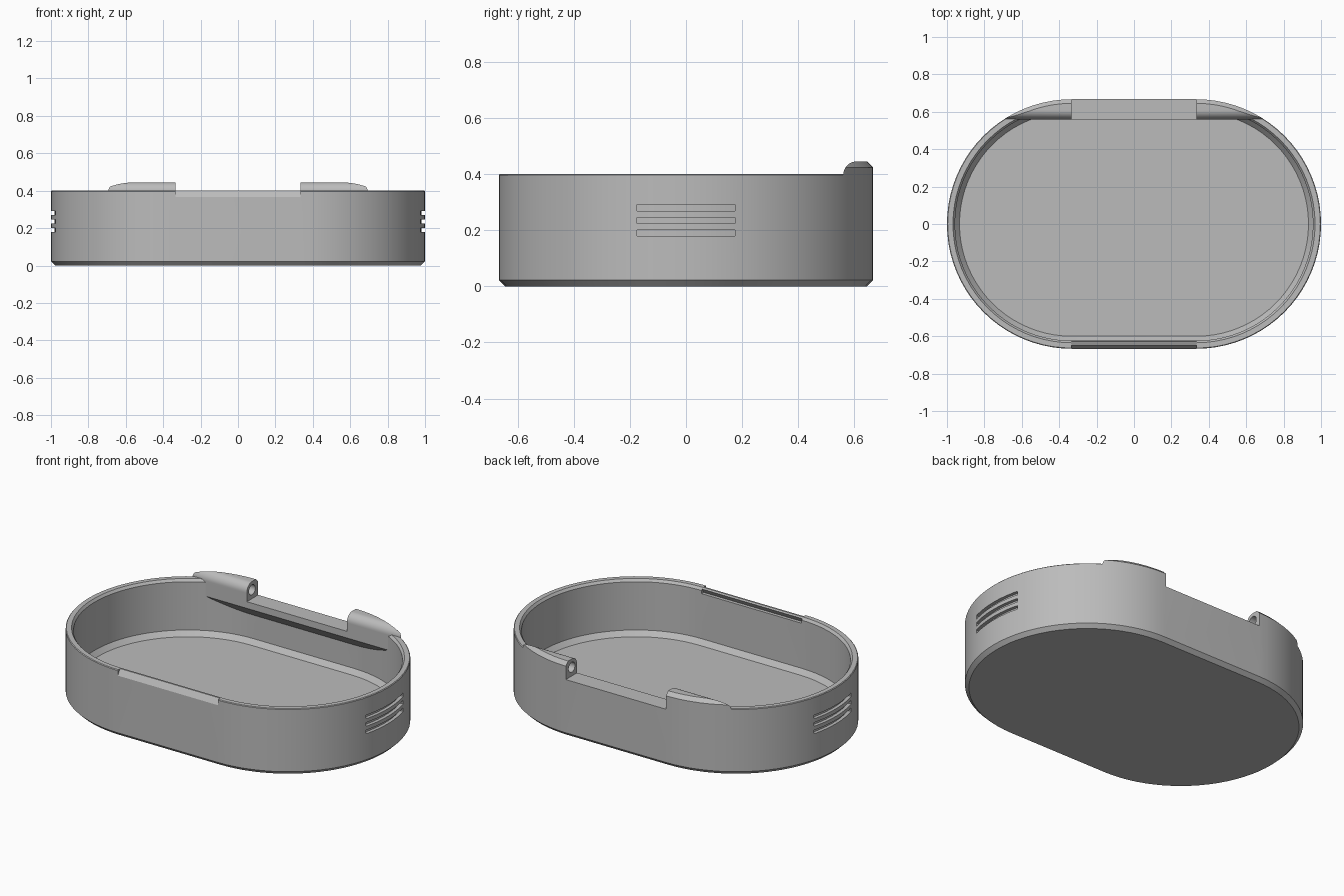
import bpy, bmesh, math
from mathutils import Vector

cube = bpy.data.objects.get("Cube")
if cube:
    bpy.data.objects.remove(cube, do_unlink=True)

R, HALF, SEG = 0.667, 0.333, 40

grey = bpy.data.materials.new("mid_grey")
grey.use_nodes = True
COLOUR = (0.5, 0.5, 0.5, 1)
grey.diffuse_color = COLOUR
grey.node_tree.nodes["Principled BSDF"].inputs["Base Color"].default_value = COLOUR


def finish(name, bm):
    bmesh.ops.recalc_face_normals(bm, faces=bm.faces)
    mesh = bpy.data.meshes.new(name)
    bm.to_mesh(mesh)
    bm.free()
    mesh.materials.append(grey)
    obj = bpy.data.objects.new(name, mesh)
    bpy.context.collection.objects.link(obj)
    return obj


def stadium(name, profile):
    """Closed solid from stacked stadium rings given as (radius, height)."""
    bm = bmesh.new()
    rings = []
    for r, z in profile:
        ring = []
        for side in (1, -1):
            for i in range(SEG + 1):
                a = math.pi * (i / SEG - 0.5)
                ring.append(bm.verts.new((side * (HALF + r * math.cos(a)),
                                          side * r * math.sin(a), z)))
        rings.append(ring)
    n = len(rings[0])
    for low, high in zip(rings, rings[1:]):
        for i in range(n):
            j = (i + 1) % n
            bm.faces.new((low[i], low[j], high[j], high[i]))
    bm.faces.new(rings[0])
    bm.faces.new(rings[-1])
    return finish(name, bm)


def prism(name, points, lo, hi, axis):
    """Extrude a profile: (y, z) points along x, or (x, y) points along z."""
    bm = bmesh.new()
    if axis == "x":
        start, move = [(lo, p, q) for p, q in points], Vector((hi - lo, 0, 0))
    else:
        start, move = [(p, q, lo) for p, q in points], Vector((0, 0, hi - lo))
    face = bm.faces.new([bm.verts.new(v) for v in start])
    extra = bmesh.ops.extrude_face_region(bm, geom=[face])["geom"]
    bmesh.ops.translate(bm, vec=move,
                        verts=[v for v in extra if isinstance(v, bmesh.types.BMVert)])
    return finish(name, bm)


def boolean(obj, tool, operation="DIFFERENCE"):
    mod = obj.modifiers.new("cut", "BOOLEAN")
    mod.object, mod.operation, mod.solver = tool, operation, "EXACT"
    bpy.ops.object.select_all(action="DESELECT")
    bpy.context.view_layer.objects.active = obj
    obj.select_set(True)
    bpy.ops.object.modifier_apply(modifier=mod.name)


# Tray: chamfered foot, outer wall, rim, inner wall, floor
tray = stadium("tray", [
    (R - 0.022, 0), (R, 0.022), (R, 0.396), (R - 0.004, 0.4),
    (0.635, 0.4), (0.624, 0.385), (0.624, 0.095), (0.6, 0.065)])

# Hinge: rounded bar with a sloped underside, trimmed to the tray outline
bar = [(0.7, 0.2), (0.66, 0.2), (0.56, 0.302), (0.56, 0.395)]
for i in range(1, 13):
    a = math.pi / 2 * i / 12
    bar.append((0.608 - 0.048 * math.cos(a), 0.395 + 0.05 * math.sin(a)))
bar.append((0.7, 0.445))
hinge = prism("hinge", bar, -0.8, 0.8, "x")
outline = stadium("hinge_outline", [
    (0.645, 0.1), (0.645, 0.38), (R, 0.392), (R, 0.423), (0.645, 0.4451)])
boolean(hinge, outline, "INTERSECT")

# Gap between the two hinge barrels, and the pin holes
gap = prism("hinge_gap", [(0.5, 0.342), (0.8, 0.342), (0.8, 0.6), (0.5, 0.6)],
            -HALF, HALF, "x")
circle = [(0.61 + 0.03 * math.cos(math.tau * i / 24),
           0.395 + 0.03 * math.sin(math.tau * i / 24)) for i in range(24)]
pin = prism("pin_hole", circle, -HALF - 0.1, HALF + 0.1, "x")
for part in (tray, hinge):
    boolean(part, pin)
    boolean(part, gap)

# Front latch: sloped outer notch and an undercut groove inside
notch = prism("latch_notch", [(-0.667, 0.366), (-0.645, 0.401), (-0.645, 0.45),
                              (-0.7, 0.45), (-0.7, 0.366)], -HALF, HALF, "x")
groove = prism("latch_groove", [(-0.61, 0.366), (-0.644, 0.366), (-0.629, 0.392),
                                (-0.61, 0.392)], -HALF, HALF, "x")
boolean(tray, notch)
boolean(tray, groove)
cutters = [outline, gap, pin, notch, groove]

# Three grip slits at each end
for side in (1, -1):
    arc = []
    for r, order in ((R - 0.02, 1), (R + 0.04, -1)):
        a = math.asin(0.175 / r)
        for i in range(13):
            t = order * a * (i / 6 - 1)
            arc.append((side * (HALF + r * math.cos(t)), r * math.sin(t)))
    for z in (0.19, 0.235, 0.28):
        slit = prism("grip_slit", arc, z - 0.011, z + 0.011, "z")
        boolean(tray, slit)
        cutters.append(slit)

for obj in cutters:
    bpy.data.objects.remove(obj, do_unlink=True)

for obj in (tray, hinge):
    bpy.ops.object.select_all(action="DESELECT")
    bpy.context.view_layer.objects.active = obj
    obj.select_set(True)
    bpy.ops.object.shade_smooth_by_angle(angle=math.radians(25))
